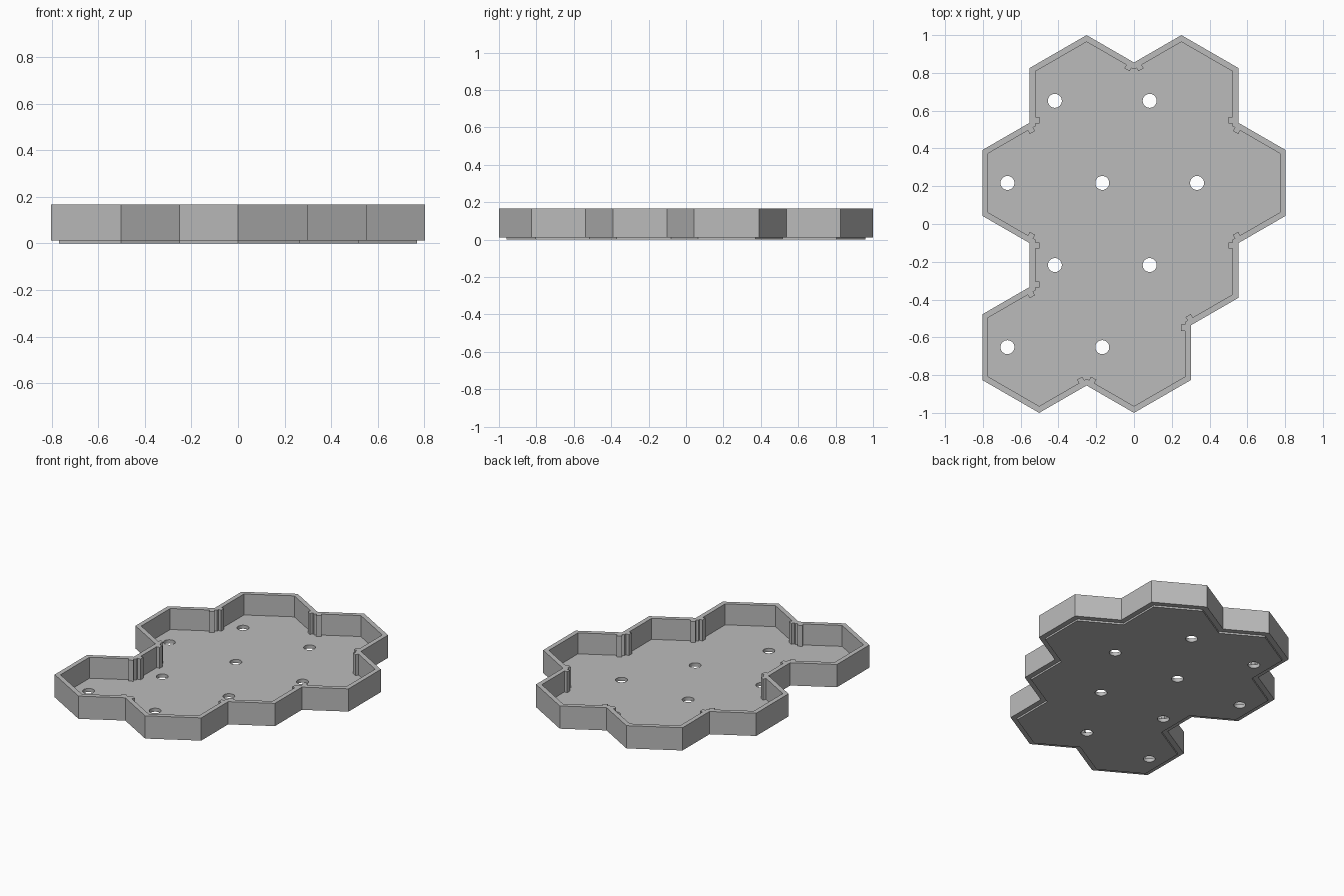
import bpy
import bmesh
from math import cos, sin, sqrt, radians
from mathutils import Vector

cube = bpy.data.objects.get("Cube")
if cube:
    bpy.data.objects.remove(cube, do_unlink=True)

PITCH = 0.502            # spacing of the hexagon cells
APOTHEM = 0.6 * PITCH    # half width of a cell
ROW = PITCH * sqrt(3) / 2
SIDE = 2 * APOTHEM / sqrt(3)
LAP = (2 * APOTHEM - PITCH) / sqrt(3)   # side length lost where cells overlap
TOP, FLOOR, RIM_BOTTOM = 0.167, 0.024, 0.012

# Single grey plastic
grey = bpy.data.materials.new("plain grey")
grey.use_nodes = True
grey.diffuse_color = (0.5, 0.5, 0.5, 1)
grey.node_tree.nodes["Principled BSDF"].inputs["Base Color"].default_value = (0.5, 0.5, 0.5, 1)

# Corners counter-clockwise from the front right: X points out, V points in
CORNERS = "XXVXXVXVXXVXXVXXVXXVVX"


def heading(angle):
    return Vector((cos(radians(angle)), sin(radians(angle))))


def tray_outline(inset, ribs=False):
    """Walk round the joined cells, moved inward, with optional clip ribs."""
    pos = Vector((-PITCH - APOTHEM, -1.5 * ROW - SIDE / 2))
    angle = -90
    points = []
    for i, kind in enumerate(CORNERS):
        d0 = heading(angle)
        angle += 60 if kind == "X" else -60
        d1 = heading(angle)
        n0, n1 = Vector((-d0.y, d0.x)), Vector((-d1.y, d1.x))
        c = pos + (n0 + n1) * inset / (1 + n0.dot(n1))
        if ribs and kind == "V":
            near, far, deep = 0.015, 0.047, 0.021
            points += [c - d0 * far, c - d0 * far + n0 * deep,
                       c - d0 * near + n0 * deep, c - d0 * near, c,
                       c + d1 * near, c + d1 * near + n1 * deep,
                       c + d1 * far + n1 * deep, c + d1 * far]
        else:
            points.append(c)
        following = CORNERS[(i + 1) % len(CORNERS)]
        pos = pos + d1 * (SIDE - LAP * (kind + following).count("V"))
    return points


def prism(name, outlines, low, high):
    """Extrude closed outlines between two heights."""
    bm = bmesh.new()
    for outline in outlines:
        face = bm.faces.new([bm.verts.new((p.x, p.y, low)) for p in outline])
        grown = bmesh.ops.extrude_face_region(bm, geom=[face], use_keep_orig=True)
        for v in grown["geom"]:
            if isinstance(v, bmesh.types.BMVert):
                v.co.z = high
    bmesh.ops.recalc_face_normals(bm, faces=bm.faces)
    mesh = bpy.data.meshes.new(name)
    bm.to_mesh(mesh)
    bm.free()
    mesh.materials.append(grey)
    obj = bpy.data.objects.new(name, mesh)
    bpy.context.collection.objects.link(obj)
    return obj


def combine(target, other, operation):
    mod = target.modifiers.new(operation.lower(), "BOOLEAN")
    mod.operation, mod.solver, mod.object = operation, "EXACT", other
    other.hide_render = True
    bpy.context.view_layer.objects.active = target
    bpy.ops.object.modifier_apply(modifier=mod.name)
    bpy.data.objects.remove(other, do_unlink=True)


# Walls with clip ribs in the inward corners, above a recessed stacking base
tray = prism("hexagon_tray", [tray_outline(0)], RIM_BOTTOM, TOP)
combine(tray, prism("cavity", [tray_outline(0.031, ribs=True)], FLOOR, TOP + 0.1), "DIFFERENCE")
combine(tray, prism("stacking_base", [tray_outline(0.035)], 0, 0.018), "UNION")

# One round floor hole per cell
cells = [(-0.5, 1.5), (0.5, 1.5), (-1, 0.5), (0, 0.5), (1, 0.5),
         (-0.5, -0.5), (0.5, -0.5), (-1, -1.5), (0, -1.5)]
circles = [[Vector((x * PITCH - 0.168, y * ROW)) + heading(a * 11.25) * 0.037
            for a in range(32)] for x, y in cells]
combine(tray, prism("floor_holes", circles, -0.1, 0.1), "DIFFERENCE")

# Smooth hole walls, sharp corners elsewhere
bpy.ops.object.select_all(action="DESELECT")
tray.select_set(True)
bpy.context.view_layer.objects.active = tray
bpy.ops.object.shade_smooth_by_angle(angle=radians(30))
